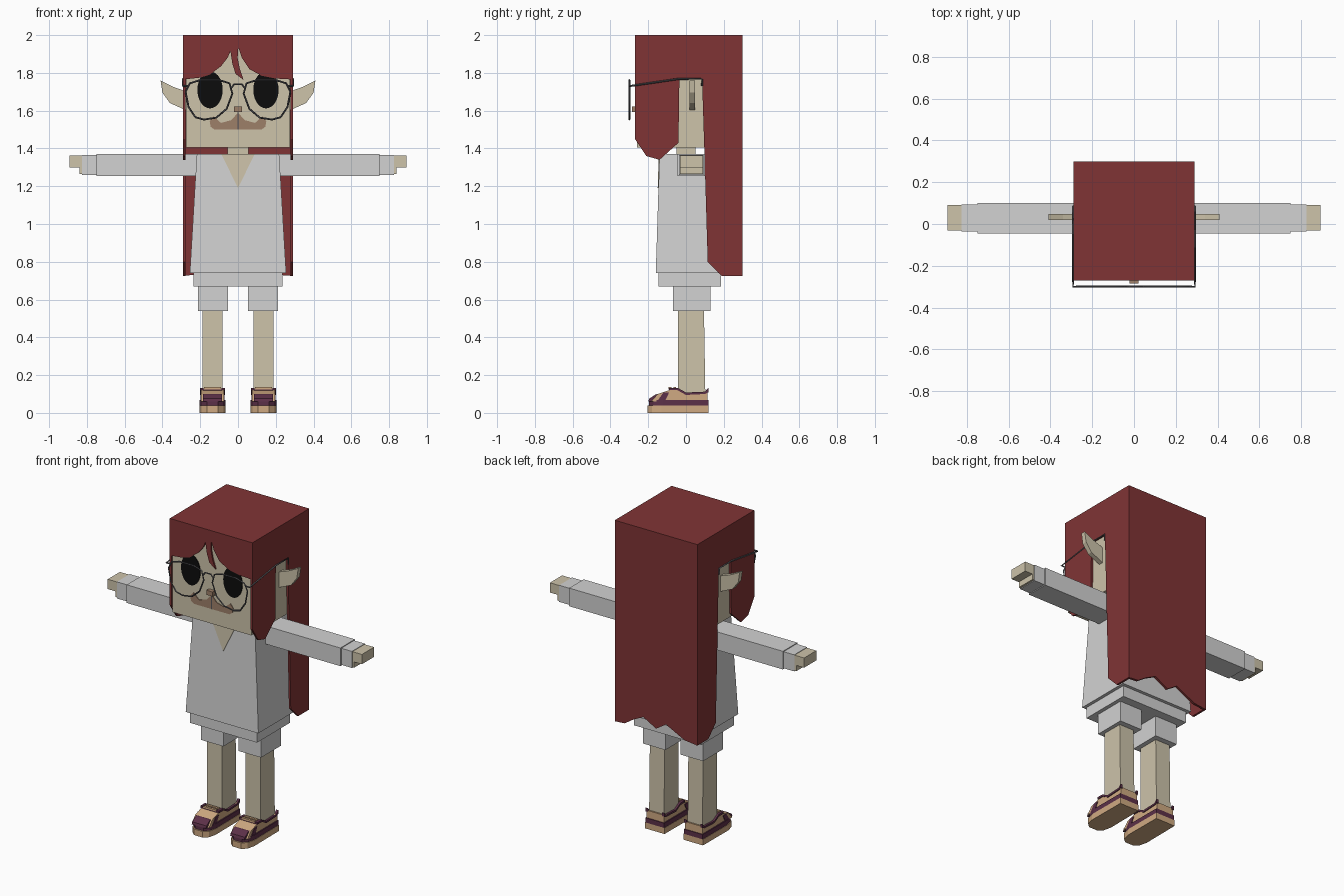
import bpy, bmesh, math

if "Cube" in bpy.data.objects:
    bpy.data.objects.remove(bpy.data.objects["Cube"], do_unlink=True)


def material(name, *rgb):
    lin = [(c / 255 / 12.92) if c < 10 else ((c / 255 + 0.055) / 1.055) ** 2.4 for c in rgb]
    m = bpy.data.materials.new(name)
    m.use_nodes = True
    m.diffuse_color = (*lin, 1)
    m.node_tree.nodes["Principled BSDF"].inputs["Base Color"].default_value = (*lin, 1)
    return m


RED = material("hair red", 128, 52, 53)
SKIN = material("skin beige", 205, 195, 170)
WHITE = material("cloth white", 210, 210, 210)
BLACK = material("eye black", 12, 12, 12)
BROWN = material("muzzle brown", 158, 128, 105)
GREY = material("frame grey", 82, 82, 86)
PURPLE = material("shoe purple", 92, 48, 72)
TAN = material("shoe tan", 208, 170, 130)


def finish(name, bm, mat):
    bmesh.ops.recalc_face_normals(bm, faces=bm.faces)
    me = bpy.data.meshes.new(name)
    bm.to_mesh(me)
    bm.free()
    me.materials.append(mat)
    ob = bpy.data.objects.new(name, me)
    bpy.context.collection.objects.link(ob)
    return ob


def prism(name, pts, axis, lo, hi, mat):
    """Extrude a flat outline along one axis from lo to hi."""
    place = {"x": lambda a, b, d: (d, a, b),
             "y": lambda a, b, d: (a, d, b),
             "z": lambda a, b, d: (a, b, d)}[axis]
    bm = bmesh.new()
    low = [bm.verts.new(place(a, b, lo)) for a, b in pts]
    high = [bm.verts.new(place(a, b, hi)) for a, b in pts]
    bm.faces.new(low)
    bm.faces.new(high)
    for i in range(len(pts)):
        j = (i + 1) % len(pts)
        bm.faces.new((low[i], low[j], high[j], high[i]))
    return finish(name, bm, mat)


def block(name, x, y, z, mat, top_x=None, top_y=None):
    """Box given by ranges, with an optional different top."""
    bm = bmesh.new()
    bmesh.ops.create_cube(bm, size=1)
    for v in bm.verts:
        up = v.co.z > 0
        rx = top_x if up and top_x else x
        ry = top_y if up and top_y else y
        v.co = (rx[v.co.x > 0], ry[v.co.y > 0], z[up])
    return finish(name, bm, mat)


def wire(name, pts, mat, closed=False, radius=0.005):
    cu = bpy.data.curves.new(name, "CURVE")
    cu.dimensions = "3D"
    cu.bevel_depth = radius
    cu.bevel_resolution = 0
    sp = cu.splines.new("POLY")
    sp.points.add(len(pts) - 1)
    for p, co in zip(sp.points, pts):
        p.co = (*co, 1)
    sp.use_cyclic_u = closed
    cu.materials.append(mat)
    ob = bpy.data.objects.new(name, cu)
    bpy.context.collection.objects.link(ob)
    bpy.ops.object.select_all(action="DESELECT")
    ob.select_set(True)
    bpy.context.view_layer.objects.active = ob
    bpy.ops.object.convert(target="MESH")


def span(s, a, b):
    return (a, b) if s > 0 else (-b, -a)


# Head and neck
block("head", (-0.276, 0.276), (-0.26, 0.285), (1.405, 1.985), SKIN)
block("neck", (-0.055, 0.055), (-0.05, 0.05), (1.35, 1.42), SKIN)

# Hair shell: crown, side panels, back panel and fringe
block("hair_crown", (-0.29, 0.29), (-0.27, 0.30), (1.985, 2.0), RED)
side = [(-0.27, 2), (-0.27, 1.45), (-0.21, 1.36), (-0.14, 1.34), (-0.04, 1.43), (-0.035, 1.77),
        (0.085, 1.77), (0.1, 1.3), (0.115, 0.8), (0.19, 0.725), (0.3, 0.725), (0.3, 2)]
for s, label in ((1, "left"), (-1, "right")):
    prism(f"hair_side_{label}", side, "x", s * 0.29, s * 0.277, RED)
back = [(-0.29, 2), (-0.29, 0.725), (-0.2, 0.735), (-0.13, 0.77), (-0.07, 0.8), (0, 0.755),
        (0.09, 0.805), (0.16, 0.77), (0.22, 0.73), (0.29, 0.725), (0.29, 2)]
prism("hair_back", back, "y", 0.285, 0.3, RED)
fringe = [(-0.29, 2), (-0.29, 1.765), (-0.2, 1.775), (-0.15, 1.79), (-0.09, 1.835), (-0.055, 1.88),
          (-0.04, 1.915), (-0.03, 1.85), (-0.013, 1.795), (0.03, 1.762), (0.01, 1.82),
          (-0.002, 1.88), (0.002, 1.935), (0.02, 1.88), (0.06, 1.82), (0.125, 1.785),
          (0.2, 1.77), (0.29, 1.765), (0.29, 2)]
prism("hair_fringe", fringe, "y", -0.27, -0.258, RED)

# Face
muzzle = [(0, 1.59), (0.035, 1.55), (0.09, 1.535), (0.13, 1.57), (0.15, 1.545), (0.145, 1.515),
          (0.125, 1.5), (0, 1.5)]
ear = [(0.27, 1.70), (0.34, 1.725), (0.41, 1.76), (0.4, 1.695), (0.36, 1.64), (0.27, 1.6)]
for s, label in ((1, "left"), (-1, "right")):
    eye = [(s * 0.148 + 0.067 * math.cos(i * math.tau / 28), 1.71 + 0.098 * math.sin(i * math.tau / 28))
           for i in range(28)]
    prism(f"eye_{label}", eye, "y", -0.264, -0.258, BLACK)
    prism(f"muzzle_{label}", [(s * a, b) for a, b in muzzle], "y", -0.264, -0.258, BROWN)
    prism(f"ear_{label}", [(s * a, b) for a, b in ear], "y", 0.018, 0.048, SKIN)
block("mouth_line", (-0.003, 0.003), (-0.266, -0.26), (1.5, 1.595), GREY)
block("nose", (-0.022, 0.022), (-0.285, -0.26), (1.593, 1.622), BROWN)

# Glasses
lens = [(0.045, 1.745), (0.1, 1.762), (0.2, 1.762), (0.255, 1.745), (0.277, 1.7), (0.262, 1.62),
        (0.225, 1.565), (0.18, 1.553), (0.115, 1.563), (0.06, 1.61), (0.03, 1.69)]
for s, label in ((1, "left"), (-1, "right")):
    wire(f"glasses_rim_{label}", [(s * a, -0.3, b) for a, b in lens], GREY, True)
    wire(f"glasses_temple_{label}", [(s * 0.265, -0.3, 1.73), (s * 0.292, -0.3, 1.73),
         (s * 0.292, -0.04, 1.768), (s * 0.292, 0.085, 1.768), (s * 0.292, 0.085, 1.73)], GREY)
wire("glasses_bridge", [(-0.036, -0.3, 1.72), (-0.02, -0.3, 1.74), (0.02, -0.3, 1.74),
                        (0.036, -0.3, 1.72)], GREY)

# Shirt with open collar
block("shirt", (-0.255, 0.255), (-0.16, 0.205), (0.74, 1.37), WHITE, (-0.218, 0.218), (-0.14, 0.18))
block("shirt_hem", (-0.235, 0.235), (-0.145, 0.185), (0.67, 0.745), WHITE)
collar = prism("collar_opening", [(-0.088, 1.37), (0, 1.19), (0.088, 1.37)], "y", -0.004, 0.004, SKIN)
for v in collar.data.vertices:
    v.co.y += -0.14 - 0.02 * (1.37 - v.co.z) / 0.63

# Limbs
for s, label in ((1, "left"), (-1, "right")):
    block(f"sleeve_{label}", span(s, 0.2, 0.75), (-0.045, 0.1), (1.255, 1.37), WHITE)
    block(f"cuff_{label}", span(s, 0.75, 0.825), (-0.036, 0.093), (1.26, 1.365), WHITE)
    block(f"fingers_{label}", span(s, 0.8, 0.892), (-0.032, 0.09), (1.3, 1.362), SKIN)
    block(f"palm_{label}", span(s, 0.8, 0.838), (-0.032, 0.09), (1.264, 1.3), SKIN)
    block(f"shorts_{label}", span(s, 0.054, 0.211), (-0.07, 0.13), (0.54, 0.68), WHITE)
    block(f"leg_{label}", span(s, 0.083, 0.187), (-0.042, 0.103), (0.06, 0.55), SKIN,
          None, (-0.042, 0.095))

# Shoes: layered outlines, shaped upper, laces and heel rim
plan = [(-0.068, 0.12), (-0.07, -0.13), (-0.058, -0.18), (-0.03, -0.205),
        (0.03, -0.205), (0.058, -0.18), (0.07, -0.13), (0.068, 0.12)]
upper = [(0.115, 0.06), (0.115, 0.115), (0, 0.1), (-0.04, 0.123), (-0.08, 0.123),
         (-0.15, 0.1), (-0.185, 0.06)]
rim = [(0.118, 0.108), (0.118, 0.132), (0.1, 0.112), (0, 0.108), (-0.045, 0.133),
       (-0.09, 0.133), (-0.09, 0.12), (-0.045, 0.12), (0, 0.095), (0.1, 0.1)]
toe = [(-0.125, 0.06), (-0.125, 0.104), (-0.16, 0.098), (-0.195, 0.075), (-0.2, 0.06)]
for s, label in ((1, "left"), (-1, "right")):
    cx = s * 0.135

    def outline(k):
        return [(cx + a * k, 0.12 + (b - 0.12) * k) for a, b in plan]

    prism(f"shoe_sole_{label}", outline(1), "z", 0, 0.038, TAN)
    prism(f"shoe_band_{label}", outline(0.97), "z", 0.038, 0.068, PURPLE)
    prism(f"shoe_upper_{label}", upper, "x", cx - 0.06, cx + 0.06, TAN)
    prism(f"shoe_toe_{label}", toe, "x", cx - 0.05, cx + 0.05, PURPLE)
    for e in (-1, 1):
        prism(f"shoe_rim_{label}", rim, "x", cx + e * 0.05, cx + e * 0.065, PURPLE)
        prism(f"shoe_flank_{label}", [(-0.15, 0.065), (-0.12, 0.107), (-0.09, 0.107), (-0.11, 0.065)],
              "x", cx + e * 0.058, cx + e * 0.064, PURPLE)
    block(f"shoe_tongue_{label}", (cx - 0.05, cx + 0.05), (-0.09, -0.045), (0.11, 0.13), PURPLE)
    for y in (-0.085, -0.06):
        block(f"shoe_lace_{label}", (cx - 0.045, cx + 0.045), (y - 0.007, y + 0.007), (0.125, 0.136), TAN)
